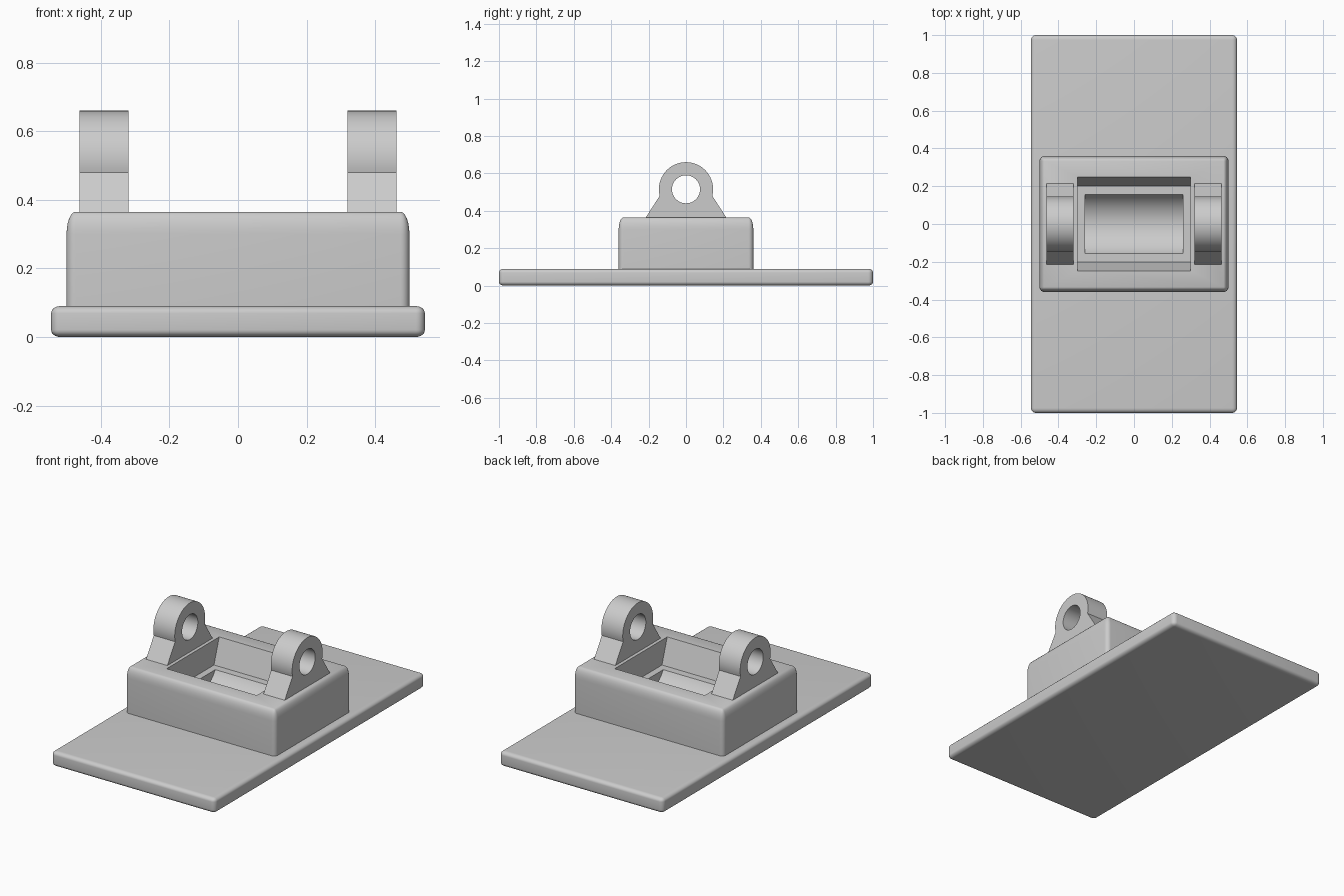
import bpy, bmesh
from math import sin, cos, asin, pi
from mathutils import Matrix, Vector

if "Cube" in bpy.data.objects:
    bpy.data.objects.remove(bpy.data.objects["Cube"], do_unlink=True)

grey = bpy.data.materials.new("light_grey")
grey.use_nodes = True
grey.diffuse_color = (0.6, 0.6, 0.6, 1)
grey.node_tree.nodes["Principled BSDF"].inputs["Base Color"].default_value = (0.6, 0.6, 0.6, 1)


def make_object(name, bm):
    bmesh.ops.recalc_face_normals(bm, faces=bm.faces)
    mesh = bpy.data.meshes.new(name)
    bm.to_mesh(mesh)
    bm.free()
    mesh.materials.append(grey)
    obj = bpy.data.objects.new(name, mesh)
    bpy.context.collection.objects.link(obj)
    return obj


def rounded_block(name, size, bottom, radius, stretch):
    """Bevelled block; stretch makes the rounding taller than it is wide."""
    x, y, z = size
    bm = bmesh.new()
    bmesh.ops.create_cube(bm, size=1, matrix=Matrix.Diagonal((x, y, z / stretch, 1)))
    bmesh.ops.bevel(bm, geom=bm.edges[:], offset=radius, segments=6,
                    profile=0.5, affect='EDGES', clamp_overlap=True)
    bmesh.ops.scale(bm, vec=(1, 1, stretch), verts=bm.verts)
    bmesh.ops.translate(bm, vec=(0, 0, bottom + z / 2), verts=bm.verts)
    return make_object(name, bm)


def prism(name, profile, x0, x1):
    """Extrude a (y, z) outline along x."""
    bm = bmesh.new()
    face = bm.faces.new([bm.verts.new((x0, y, z)) for y, z in profile])
    ext = bmesh.ops.extrude_face_region(bm, geom=[face])
    moved = [v for v in ext["geom"] if isinstance(v, bmesh.types.BMVert)]
    bmesh.ops.translate(bm, vec=Vector((x1 - x0, 0, 0)), verts=moved)
    return make_object(name, bm)


def arc(z, r, start, end, steps):
    angles = [start + (end - start) * i / steps for i in range(steps + 1)]
    return [(r * cos(a), z + r * sin(a)) for a in angles]


def cut(obj, cutter):
    mod = obj.modifiers.new("cut", 'BOOLEAN')
    mod.operation = 'DIFFERENCE'
    mod.solver = 'EXACT'
    mod.object = cutter
    select(obj)
    bpy.ops.object.modifier_apply(modifier=mod.name)
    bpy.data.objects.remove(cutter, do_unlink=True)


def select(obj):
    bpy.ops.object.select_all(action='DESELECT')
    obj.select_set(True)
    bpy.context.view_layer.objects.active = obj


# Base plate and housing
TOP = 0.365
plate = rounded_block("base_plate", (1.09, 2, 0.09), 0, 0.026, 0.8)
housing = rounded_block("housing", (1, 0.72, TOP - 0.01), 0.01, 0.026, 2.5)

# Pocket with sloped long walls
FLOOR = 0.215
slope = 0.05 / (TOP - FLOOR)
lip = 0.25 + 0.1 * slope
cut(housing, prism("pocket_cutter", [(-0.2, FLOOR), (0.2, FLOOR),
                                     (lip, TOP + 0.1), (-lip, TOP + 0.1)], -0.3, 0.3))

# Cylindrical trough in the pocket floor
half, depth = 0.155, 0.09
radius = (half ** 2 + depth ** 2) / (2 * depth)
sweep = asin(half / radius)
trough = arc(FLOOR - depth + radius, radius, -pi / 2 - sweep, -pi / 2 + sweep, 32)
trough += [(half, FLOOR + 0.03), (-half, FLOOR + 0.03)]
cut(housing, prism("trough_cutter", trough, -0.26, 0.26))

# Pair of pierced lugs
EYE = 0.515
drop = asin(0.035 / 0.145)
outline = [(-0.215, TOP - 0.01), (0.215, TOP - 0.01), (0.215, TOP)]
outline += arc(EYE, 0.145, -drop, pi + drop, 40) + [(-0.215, TOP)]
parts = [plate, housing]
for side, name in ((1, "left_lug"), (-1, "right_lug")):
    lug = prism(name, outline, side * 0.32, side * 0.462)
    hole = arc(EYE, 0.075, 0, 2 * pi, 40)[:-1]
    cut(lug, prism("hole_cutter", hole, side * 0.25, side * 0.55))
    parts.append(lug)

for obj in parts:
    select(obj)
    bpy.ops.object.shade_smooth_by_angle(angle=pi / 6)
